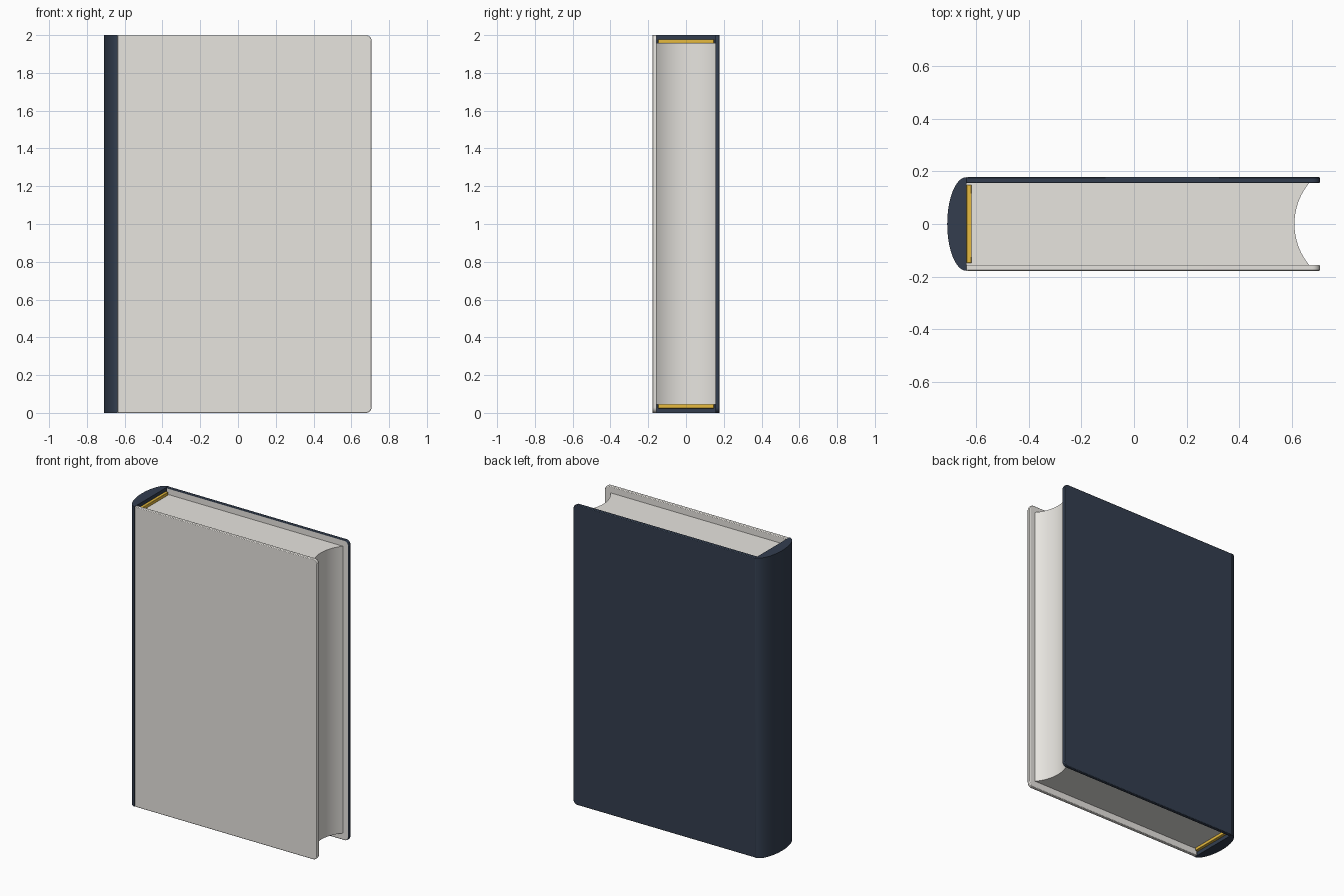
import bpy, bmesh, math
from mathutils import Vector

cube = bpy.data.objects.get("Cube")
if cube:
    bpy.data.objects.remove(cube, do_unlink=True)


def material(name, rgb):
    m = bpy.data.materials.new(name)
    m.use_nodes = True
    m.diffuse_color = (*rgb, 1)
    m.node_tree.nodes["Principled BSDF"].inputs["Base Color"].default_value = (*rgb, 1)
    return m


paper = material("pale paper", (0.8, 0.78, 0.74))
navy = material("navy cloth", (0.033, 0.048, 0.078))
gold = material("gold thread", (0.8, 0.5, 0.05))

HINGE, FORE, HALF, INNER = -0.637, 0.707, 0.178, 0.155
PAGE_LOW, PAGE_HIGH = 0.045, 1.957


def prism(name, outline, direction, mats, bevel=0.0):
    """Extrude a closed outline of 3D points along a direction."""
    bm = bmesh.new()
    face = bm.faces.new([bm.verts.new(p) for p in outline])
    out = bmesh.ops.extrude_face_region(bm, geom=[face])
    moved = [v for v in out["geom"] if isinstance(v, bmesh.types.BMVert)]
    bmesh.ops.translate(bm, verts=moved, vec=Vector(direction))
    bmesh.ops.recalc_face_normals(bm, faces=bm.faces)
    mesh = bpy.data.meshes.new(name)
    bm.to_mesh(mesh)
    bm.free()
    for m in mats:
        mesh.materials.append(m)
    obj = bpy.data.objects.new(name, mesh)
    bpy.context.collection.objects.link(obj)
    if bevel:
        mod = obj.modifiers.new("soft edges", "BEVEL")
        mod.width, mod.segments, mod.material = bevel, 2, 0
    bpy.ops.object.select_all(action="DESELECT")
    obj.select_set(True)
    bpy.context.view_layer.objects.active = obj
    bpy.ops.object.shade_smooth_by_angle(angle=math.radians(35))
    return obj


def arc(cx, cy, rx, ry, start, end, steps):
    angles = [math.radians(start + (end - start) * i / steps) for i in range(steps + 1)]
    return [(cx + rx * math.cos(a), cy + ry * math.sin(a)) for a in angles]


# Cover boards, rounded at the two outer corners
R = 0.03
board = [(HINGE, 0)] + arc(FORE - R, R, R, R, -90, 0, 6)
board += arc(FORE - R, 2 - R, R, R, 0, 90, 6) + [(HINGE, 2)]
thick = (0, HALF - INNER, 0)
prism("front_cover", [(x, -HALF, z) for x, z in board], thick, [paper], 0.004)
back = prism("back_cover", [(x, INNER, z) for x, z in board], thick, [navy, paper], 0.004)

# Pale lining on the inside of the back board
for face in back.data.polygons:
    if face.normal.y < -0.9:
        face.material_index = 1

# Rounded spine
spine = arc(HINGE, 0, FORE + HINGE + 0.003, HALF, 90, 270, 32)
prism("spine", [(x, y, 0) for x, y in spine], (0, 0, 2), [navy])

# Page block with a hollow fore edge
sag = 0.055
radius = (INNER ** 2 + sag ** 2) / (2 * sag)
sweep = math.degrees(math.asin(INNER / radius))
hollow = arc(0.61 + radius, 0, radius, radius, 180 + sweep, 180 - sweep, 24)
pages = [(HINGE, -INNER)] + hollow + [(HINGE, INNER)]
prism("pages", [(x, y, PAGE_LOW) for x, y in pages], (0, 0, PAGE_HIGH - PAGE_LOW), [paper])

# Bands at the head and tail of the page block
band = [(HINGE, -0.148), (-0.617, -0.148), (-0.617, 0.148), (HINGE, 0.148)]
for name, z, rise in (("head_band", PAGE_HIGH, 0.021), ("tail_band", PAGE_LOW, -0.021)):
    prism(name, [(x, y, z) for x, y in band], (0, 0, rise), [gold], 0.003)
